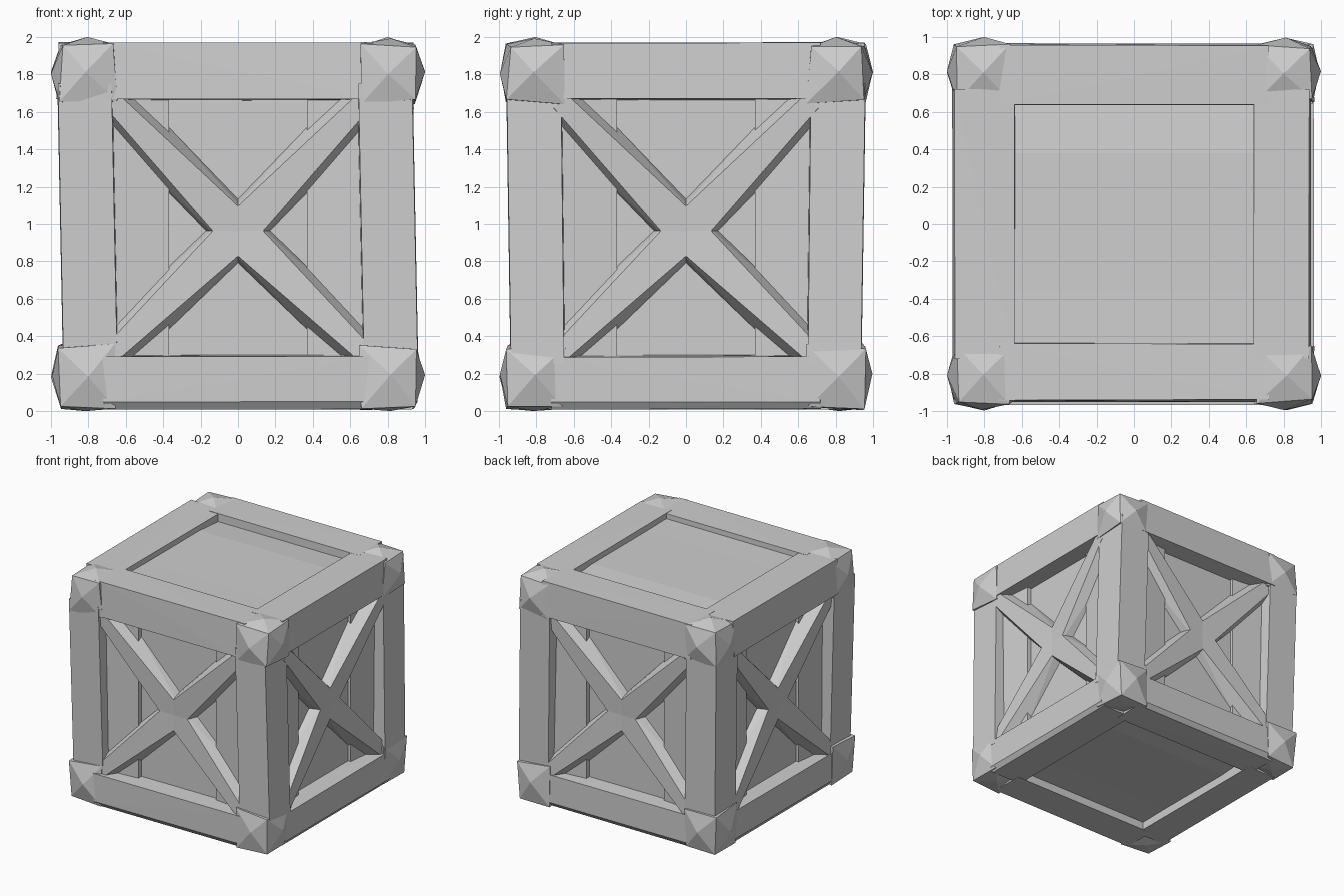
import bpy, bmesh, random
from math import pi
from mathutils import Vector, Matrix

if "Cube" in bpy.data.objects:
    bpy.data.objects.remove(bpy.data.objects["Cube"])

random.seed(4)
mat = bpy.data.materials.new("plain grey")
mat.diffuse_color = (0.62, 0.62, 0.62, 1)
mat.use_nodes = True
mat.node_tree.nodes["Principled BSDF"].inputs["Base Color"].default_value = mat.diffuse_color


def hull(bm, pts, jitter=0.0):
    """Add a convex flat-faced block around the points, slightly irregular."""
    vs = []
    for p in pts:
        q = [c + random.uniform(-jitter, jitter) for c in p]
        vs.append(bm.verts.new([max(-1, min(1, c)) for c in q]))
    res = bmesh.ops.convex_hull(bm, input=vs)
    junk = {v for v in res["geom_interior"] + res["geom_unused"]
            if isinstance(v, bmesh.types.BMVert)}
    bmesh.ops.delete(bm, geom=list(junk), context='VERTS')


def finish(bm, name):
    """Blocks are modelled around the origin, then lifted onto z = 0."""
    bmesh.ops.recalc_face_normals(bm, faces=bm.faces[:])
    me = bpy.data.meshes.new(name)
    bm.to_mesh(me)
    bm.free()
    me.materials.append(mat)
    ob = bpy.data.objects.new(name, me)
    ob.location.z = 1
    bpy.context.collection.objects.link(ob)


def side(k, u, w, d):
    """Point on side k: u across, w up, d outward (front, right, back, left)."""
    return Matrix.Rotation(k * pi / 2, 3, 'Z') @ Vector((u, -d, w))


# Horizontal frame beams; each side's outer face sits at its own distance
outer = {"top_beams": (.94, .935, .955, .96), "bottom_beams": (.965, .96, .945, .945)}
for name, dists in outer.items():
    bm = bmesh.new()
    for k, d in enumerate(dists):
        if name == "top_beams":
            prof = [(d + .01, .67), (d, .97), (.64, .968), (.63, .655)]
        else:
            prof = [(d, -.71), (d, -.95), (d - .03, -.99), (.64, -.99), (.63, -.695)]
        hull(bm, [side(k, u, w, r) for u in (-.72, .72) for r, w in prof], .003)
    finish(bm, name)

# Upright corner posts, leaning slightly to the left
bm = bmesh.new()
for k in range(4):
    pts = []
    for w, lean in ((-.75, .014), (.75, -.016)):
        for u, d in ((.947, .947), (.66, .95), (.95, .66), (.645, .645)):
            p = side(k, u, w, d)
            p.x += lean
            p.y *= 1 + (.012 if w > 0 else -.012)
            pts.append(p)
    hull(bm, pts)
finish(bm, "corner_posts")

# Faceted corner caps with a low peak on each outer face, flatter underneath
bm = bmesh.new()
for sx in (-1, 1):
    for sy in (-1, 1):
        for sz in (-1, 1):
            pts = [(.945, .945, .95 if sz > 0 else .985), (.65, .65, .65)]
            for i in range(3):
                for a, b in ((1.0, .81), (.95, .65)):
                    p = [b] * 3
                    p[i] = a
                    pts.append(p)
                p = [.955] * 3
                p[i] = .66
                if sz < 0 and i < 2:
                    p[2] = .985
                pts.append(p)
            pts = [(x * sx, y * sy, z * sz) for x, y, z in pts]
            hull(bm, pts, .01)
finish(bm, "corner_caps")

# Crossed braces: four arms whose flat tops narrow into the frame corners
bm = bmesh.new()
for k in range(4):
    c = Vector((0, -.04))
    for su in (-1, 1):
        for sw in (-1, 1):
            e = Vector((su * .67, sw * .67 - .015))
            n = (e - c).normalized()
            n = Vector((-n.y, n.x))
            pts = []
            for pos, top, h in ((c, .885, .10), (e, .94, .05)):
                for s in (-1, 1):
                    for half, d in ((h, top), (.13, .77)):
                        q = pos + n * half * s
                        pts.append(side(k, q.x, q.y, d))
            hull(bm, pts)
finish(bm, "cross_braces")

# Recessed side planks, the middle one set deeper
bm = bmesh.new()
for k in range(4):
    for u0, u1, d0, d1 in ((-.7, -.37, .87, .845), (-.37, .37, .805, .805), (.37, .7, .83, .86)):
        hull(bm, [side(k, u, w, d) for w in (-.75, .75)
                  for u, d in ((u0, d0), (u1, d1), (u0, .6), (u1, .6))])
finish(bm, "side_panels")

# Recessed lid and floor planks, gently uneven
for name, s in (("lid_panel", 1), ("floor_panel", -1)):
    bm = bmesh.new()
    for y0, y1, h0, h1 in ((-.7, -.36, .925, .92), (-.36, .38, .92, .92), (.38, .7, .92, .895)):
        hull(bm, [(x, y, h * s) for x in (-.72, .72)
                  for y, h in ((y0, h0), (y1, h1), (y0, .8), (y1, .8))])
    finish(bm, name)
